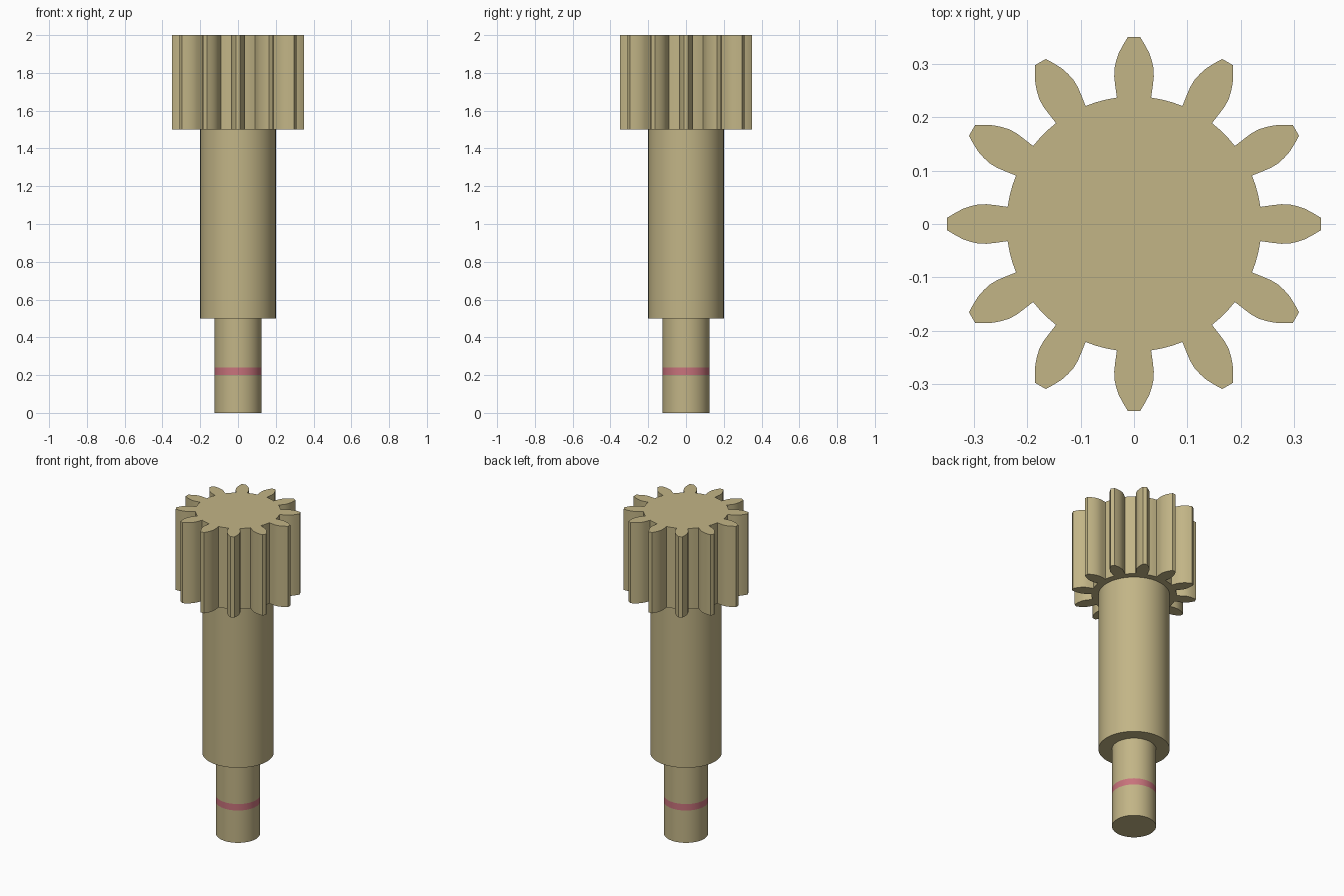
import bpy, bmesh, math

if "Cube" in bpy.data.objects:
    bpy.data.objects.remove(bpy.data.objects["Cube"])

SEGMENTS = 64
TEETH = 12


def material(name, color):
    m = bpy.data.materials.new(name)
    m.diffuse_color = (*color, 1)
    m.use_nodes = True
    m.node_tree.nodes["Principled BSDF"].inputs["Base Color"].default_value = m.diffuse_color
    return m


tan = material("tan", (0.54, 0.46, 0.24))
red = material("muted_red", (0.58, 0.17, 0.20))


def finish(bm, name, mats):
    bmesh.ops.recalc_face_normals(bm, faces=bm.faces)
    mesh = bpy.data.meshes.new(name)
    bm.to_mesh(mesh)
    bm.free()
    for m in mats:
        mesh.materials.append(m)
    obj = bpy.data.objects.new(name, mesh)
    bpy.context.collection.objects.link(obj)
    bpy.ops.object.select_all(action='DESELECT')
    obj.select_set(True)
    bpy.context.view_layer.objects.active = obj
    bpy.ops.object.shade_smooth_by_angle(angle=math.radians(30))
    return obj


def stack(rings):
    """Skin a list of equally long point rings and cap both ends."""
    bm = bmesh.new()
    rows = [[bm.verts.new(p) for p in ring] for ring in rings]
    n = len(rows[0])
    for a, b in zip(rows, rows[1:]):
        for i in range(n):
            j = (i + 1) % n
            bm.faces.new((a[i], a[j], b[j], b[i]))
    bm.faces.new(rows[0][::-1])
    bm.faces.new(rows[-1])
    return bm


def circle(r, z):
    return [(r * math.cos(math.tau * i / SEGMENTS),
             r * math.sin(math.tau * i / SEGMENTS), z) for i in range(SEGMENTS)]


# Stepped shaft: thin journal with a painted band, then the thick body
shaft = stack([circle(r, z) for r, z in
               [(0.124, 0), (0.124, 0.2), (0.124, 0.24), (0.124, 0.5),
                (0.2, 0.5), (0.2, 1.5)]])
for f in shaft.faces:
    if 0.2 < f.calc_center_median().z < 0.24:
        f.material_index = 1
finish(shaft, "stepped_shaft", [tan, red])

# Pinion gear: half tooth flank as (distance along tooth axis, half width)
flank = [(0.2365, 0.032), (0.26, 0.0353), (0.275, 0.037), (0.29, 0.0368),
         (0.305, 0.0335), (0.32, 0.0285), (0.335, 0.0205), (0.35, 0.0115)]
tooth = [(d, -w) for d, w in flank] + [(d, w) for d, w in reversed(flank)]
root_r = math.hypot(*flank[0])
root_a = math.atan2(flank[0][1], flank[0][0])
gap = math.tau / TEETH - 2 * root_a
# Root arc between this tooth and the next
tooth += [(root_r * math.cos(root_a + gap * k / 3),
           root_r * math.sin(root_a + gap * k / 3)) for k in (1, 2)]
outline = []
for t in range(TEETH):
    c, s = math.cos(math.tau * t / TEETH), math.sin(math.tau * t / TEETH)
    outline += [(x * c - y * s, x * s + y * c) for x, y in tooth]
gear = stack([[(x, y, z) for x, y in outline] for z in (1.5, 2.0)])
finish(gear, "pinion_gear", [tan])
